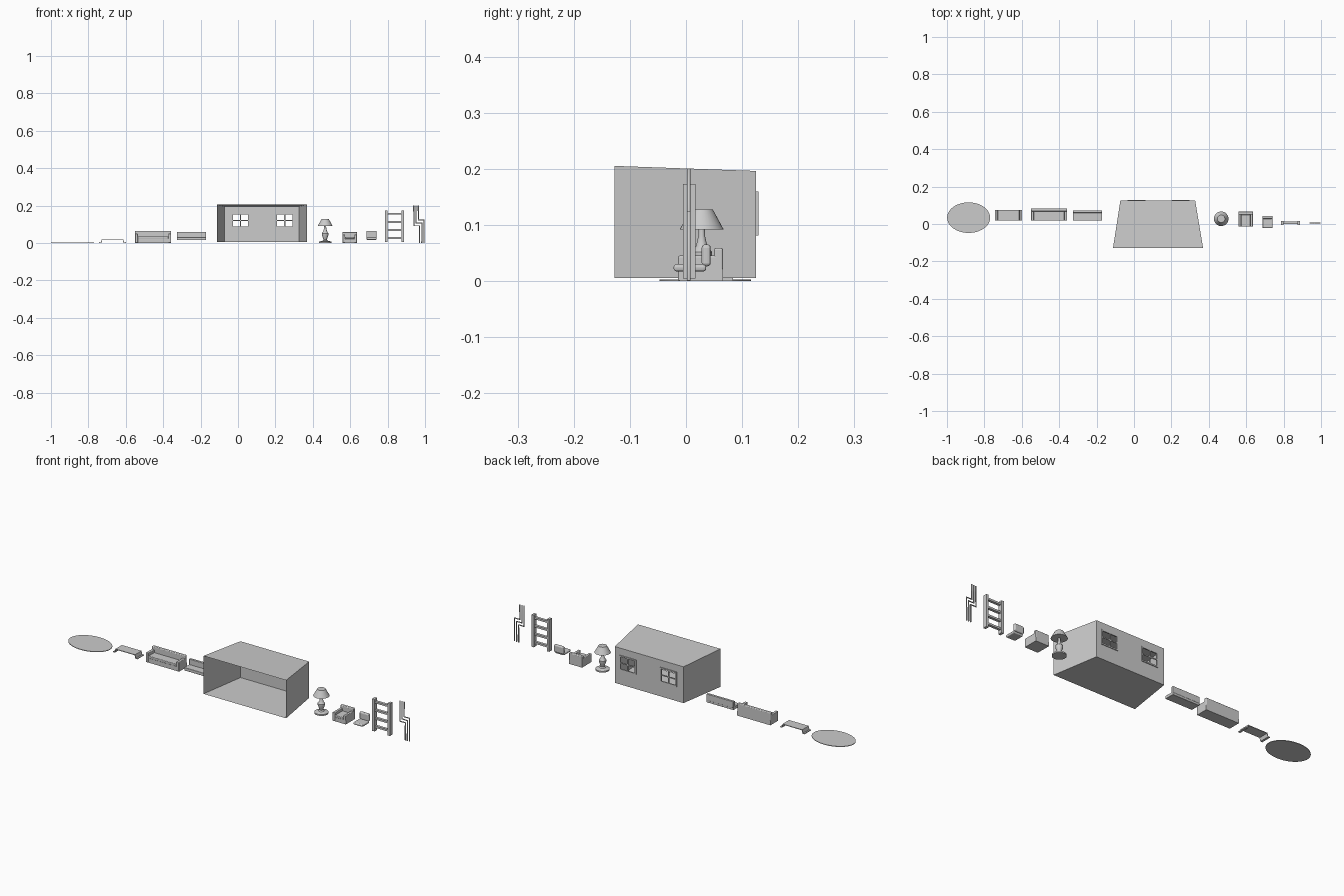
import bpy, bmesh
from math import pi, cos, sin

if "Cube" in bpy.data.objects:
    bpy.data.objects.remove(bpy.data.objects["Cube"])


def mesh_object(name, verts, faces, smooth=False):
    me = bpy.data.meshes.new(name)
    me.from_pydata(verts, [], faces)
    ob = bpy.data.objects.new(name, me)
    bpy.context.collection.objects.link(ob)
    if smooth:
        bpy.ops.object.select_all(action='DESELECT')
        ob.select_set(True)
        bpy.context.view_layer.objects.active = ob
        bpy.ops.object.shade_smooth_by_angle()
    return ob


def box(name, x0, x1, y0, y1, z0, z1, bevel=0.0):
    v = [(x, y, z) for x in (x0, x1) for y in (y0, y1) for z in (z0, z1)]
    f = [(0, 1, 3, 2), (4, 6, 7, 5), (0, 4, 5, 1), (2, 3, 7, 6), (0, 2, 6, 4), (1, 5, 7, 3)]
    ob = mesh_object(name, v, f)
    if bevel:
        m = ob.modifiers.new("bevel", 'BEVEL')
        m.width, m.segments = bevel, 3
    return ob


def lathe(name, profile, cx, cy, n=32, sy=1.0):
    v = [(cx + r * cos(2 * pi * i / n), cy + sy * r * sin(2 * pi * i / n), z)
         for r, z in profile for i in range(n)]
    f = [(k * n + i, k * n + (i + 1) % n, (k + 1) * n + (i + 1) % n, (k + 1) * n + i)
         for k in range(len(profile) - 1) for i in range(n)]
    f.append(tuple(reversed(range(n))))
    f.append(tuple(range((len(profile) - 1) * n, len(profile) * n)))
    return mesh_object(name, v, f, True)


# oval rug
lathe("rug", [(0.115, 0), (0.115, 0.003)], -0.884, 0.034, 48, 0.71)

# low table: one folded strip with outward feet
half = [(0.071, 0.002), (0.061, 0.002), (0.056, 0.019)]
path = [(-x, z) for x, z in half] + half[::-1]
tv = [(-0.671 + x, y, z) for x, z in path for y in (0.02, 0.074)]
table = mesh_object("low_table", tv, [(2 * i, 2 * i + 1, 2 * i + 3, 2 * i + 2) for i in range(5)])
sol = table.modifiers.new("thickness", 'SOLIDIFY')
sol.thickness, sol.offset = 0.004, 0


# sofa and armchair share one layout
def sofa(name, x0, x1, y0, y1, h, arm, arm_h):
    box(name + "_base", x0, x1, y0 + 0.002, y1, 0.0, h * 0.36)
    box(name + "_seat_cushion", x0 + arm, x1 - arm, y0, y1 - 0.016, h * 0.36, h * 0.55, 0.003)
    box(name + "_back", x0, x1, y1 - 0.016, y1, 0.0, h, 0.004)
    for side, a in (("left", x0), ("right", x1 - arm)):
        box(f"{name}_{side}_arm", a, a + arm, y0, y1 - 0.008, 0.0, arm_h, 0.003)


sofa("sofa", -0.55, -0.357, 0.018, 0.084, 0.065, 0.015, 0.05)
sofa("armchair", 0.559, 0.636, -0.014, 0.066, 0.059, 0.014, 0.045)

# wide bench cushions
box("bench_seat", -0.327, -0.17, 0.019, 0.072, 0.015, 0.031, 0.002)
box("bench_back", -0.327, -0.17, 0.06, 0.073, 0.026, 0.06, 0.002)

# small chair cushions
box("chair_seat", 0.686, 0.741, -0.022, 0.036, 0.017, 0.030, 0.005)
box("chair_back", 0.686, 0.741, 0.028, 0.044, 0.026, 0.065, 0.006)

# open-fronted room, tapering to the back
yf, yb, z0, zf, zb = -0.127, 0.125, 0.005, 0.205, 0.196
fl, fr, bl, br = -0.112, 0.369, -0.073, 0.327
rv = [(fl, yf, z0), (fr, yf, z0), (br, yb, z0), (bl, yb, z0),
      (fl, yf, zf), (fr, yf, zf), (br, yb, zb), (bl, yb, zb)]
mesh_object("room_shell", rv, [(0, 1, 2, 3), (4, 7, 6, 5), (0, 3, 7, 4), (1, 5, 6, 2)])

# back wall with two window openings
wins = [(-0.028, 0.054), (0.209, 0.291)]
wz0, wz1 = 0.088, 0.152
xs = [bl, *wins[0], *wins[1], br]
zs = [z0, wz0, wz1, zb]
bv = [(x, yb, z) for x in xs for z in zs]
bf = [(i * 4 + j, i * 4 + j + 1, i * 4 + j + 5, i * 4 + j + 4)
      for i in range(5) for j in range(3) if not (j == 1 and i in (1, 3))]
mesh_object("back_wall", bv, bf)

# window frames with cross bars
for k, (a, b) in enumerate(wins):
    n, y0, y1, t = f"window_{k + 1}", yb - 0.002, yb + 0.004, 0.007
    box(n + "_left", a - t, a, y0, y1, wz0 - t, wz1 + t)
    box(n + "_right", b, b + t, y0, y1, wz0 - t, wz1 + t)
    box(n + "_bottom", a, b, y0, y1, wz0 - t, wz0)
    box(n + "_top", a, b, y0, y1, wz1, wz1 + t)
    mx, mz = (a + b) / 2, (wz0 + wz1) / 2
    box(n + "_upright_bar", mx - 0.003, mx + 0.003, yb, y1 - 0.001, wz0, wz1)
    box(n + "_cross_bar", a, b, yb, y1 - 0.001, mz - 0.003, mz + 0.003)

# table lamp
lathe("lamp_body", [(0.034, 0), (0.034, 0.007), (0.014, 0.012), (0.009, 0.018), (0.012, 0.028),
                    (0.018, 0.044), (0.018, 0.052), (0.010, 0.062), (0.006, 0.08), (0.005, 0.1)],
      0.466, 0.028)
lathe("lamp_shade", [(0.039, 0.092), (0.020, 0.127)], 0.466, 0.028)

# ladder
for side, x in (("left", 0.785), ("right", 0.874)):
    box(f"ladder_{side}_rail", x, x + 0.014, -0.005, 0.017, 0.004, 0.173)
for i in range(4):
    z = 0.027 + i * 0.043
    box(f"ladder_rung_{i + 1}", 0.799, 0.874, -0.001, 0.013, z - 0.005, z + 0.005)

# three stepped pipes
for i in range(3):
    xa, xb, zj = 0.94 + i * 0.012, 0.971 + i * 0.012, 0.092 + i * 0.015
    cu = bpy.data.curves.new(f"pipe_{i + 1}", 'CURVE')
    cu.dimensions = '3D'
    cu.bevel_depth, cu.bevel_resolution, cu.use_fill_caps = 0.0033, 2, True
    sp = cu.splines.new('POLY')
    sp.points.add(3)
    for p, (x, z) in zip(sp.points, [(xa, 0.2), (xa, zj), (xb, zj), (xb, 0.001)]):
        p.co = (x, 0.005, z, 1)
    bpy.context.collection.objects.link(bpy.data.objects.new(f"pipe_{i + 1}", cu))
